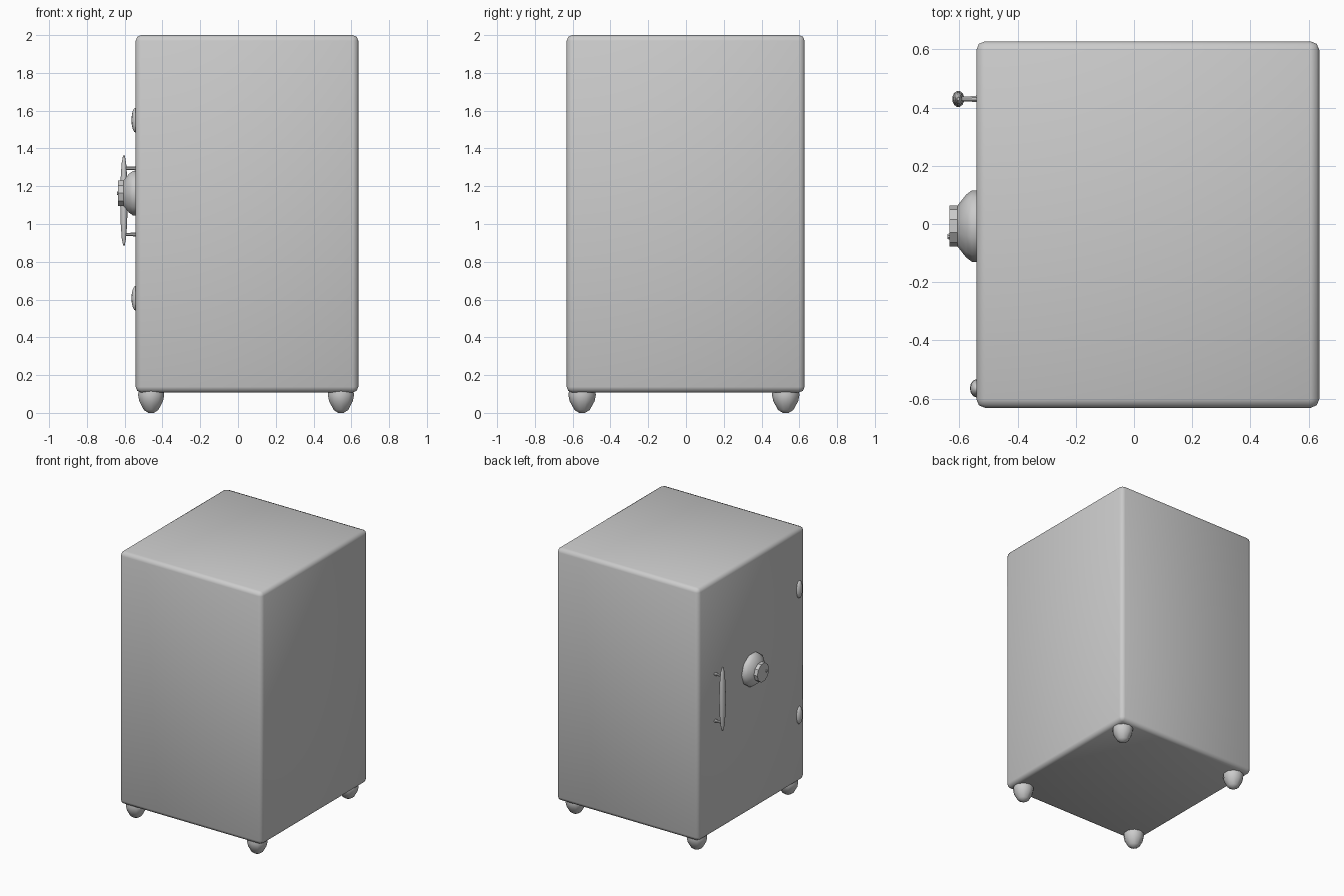
import bpy
import bmesh
from math import cos, sin, pi, radians
from mathutils import Matrix

if "Cube" in bpy.data.objects:
    bpy.data.objects.remove(bpy.data.objects["Cube"])

FACE = -0.542          # x of the door face
TO_DOOR = Matrix.Rotation(-pi / 2, 4, 'Y')   # local +z points out of the door (-x)


def finish(name, bm, loc, rot=None, angle=40):
    if rot:
        bm.transform(rot)
    bmesh.ops.recalc_face_normals(bm, faces=bm.faces)
    me = bpy.data.meshes.new(name)
    bm.to_mesh(me)
    bm.free()
    ob = bpy.data.objects.new(name, me)
    bpy.context.collection.objects.link(ob)
    ob.location = loc
    bpy.ops.object.select_all(action='DESELECT')
    ob.select_set(True)
    bpy.context.view_layer.objects.active = ob
    bpy.ops.object.shade_smooth_by_angle(angle=radians(angle))
    return ob


def lathe(name, profile, sides, loc, rot=None, scale=(1, 1), angle=40):
    """Spin (radius, height) points round local z and cap both ends."""
    bm = bmesh.new()
    rings = []
    for r, z in profile:
        rings.append([bm.verts.new((r * scale[0] * cos(2 * pi * (i + .5) / sides),
                                    r * scale[1] * sin(2 * pi * (i + .5) / sides), z))
                      for i in range(sides)])
    for a, b in zip(rings, rings[1:]):
        for i in range(sides):
            j = (i + 1) % sides
            bm.faces.new((a[i], a[j], b[j], b[i]))
    bm.faces.new(rings[0])
    bm.faces.new(rings[-1])
    return finish(name, bm, loc, rot, angle)


# Safe body with softened edges
bm = bmesh.new()
bmesh.ops.create_cube(bm, size=1, matrix=Matrix.Diagonal((1.179, 1.26, 1.892, 1)))
bmesh.ops.bevel(bm, geom=bm.edges[:], offset=0.03, segments=2, profile=0.5, affect='EDGES')
finish("safe_body", bm, (0.0475, -0.002, 1.054), angle=60)

# Four tapered feet
FOOT = [(0.068, 0.125), (0.073, 0.095), (0.066, 0.062), (0.04, 0.015), (0.015, 0.0)]
for x in (-0.46, 0.545):
    for y in (-0.55, 0.528):
        lathe("foot", FOOT, 10, (x, y, 0), angle=60)

# Combination dial: domed base, knob and index pin
lathe("dial_base", [(0.123, -0.01), (0.123, 0.015), (0.108, 0.035), (0.07, 0.065)],
      10, (FACE, -0.007, 1.163), TO_DOOR, angle=50)
lathe("dial_knob", [(0.07, 0.06), (0.07, 0.093)],
      10, (FACE, -0.007, 1.163), TO_DOOR, angle=30)
lathe("dial_pin", [(0.012, 0.09), (0.009, 0.099)], 8, (FACE, -0.043, 1.163), TO_DOOR)

# Spindle-shaped handle on two posts
GRIP = [(0.006, -0.238), (0.016, -0.2), (0.023, -0.13), (0.028, 0),
        (0.023, 0.13), (0.016, 0.2), (0.006, 0.238)]
lathe("handle_grip", GRIP, 12, (-0.604, 0.43, 1.125), scale=(0.75, 1), angle=60)
for z in (1.295, 0.945):
    lathe("handle_post", [(0.013, -0.01), (0.009, 0.03), (0.009, 0.062)],
          8, (FACE, 0.43, z), TO_DOOR)

# Rounded hinges half sunk into the door face
for z in (1.55, 0.607):
    bm = bmesh.new()
    bmesh.ops.create_uvsphere(bm, u_segments=12, v_segments=8, radius=1,
                              matrix=Matrix.Diagonal((0.022, 0.031, 0.066, 1)))
    finish("hinge", bm, (FACE, -0.565, z), angle=60)
